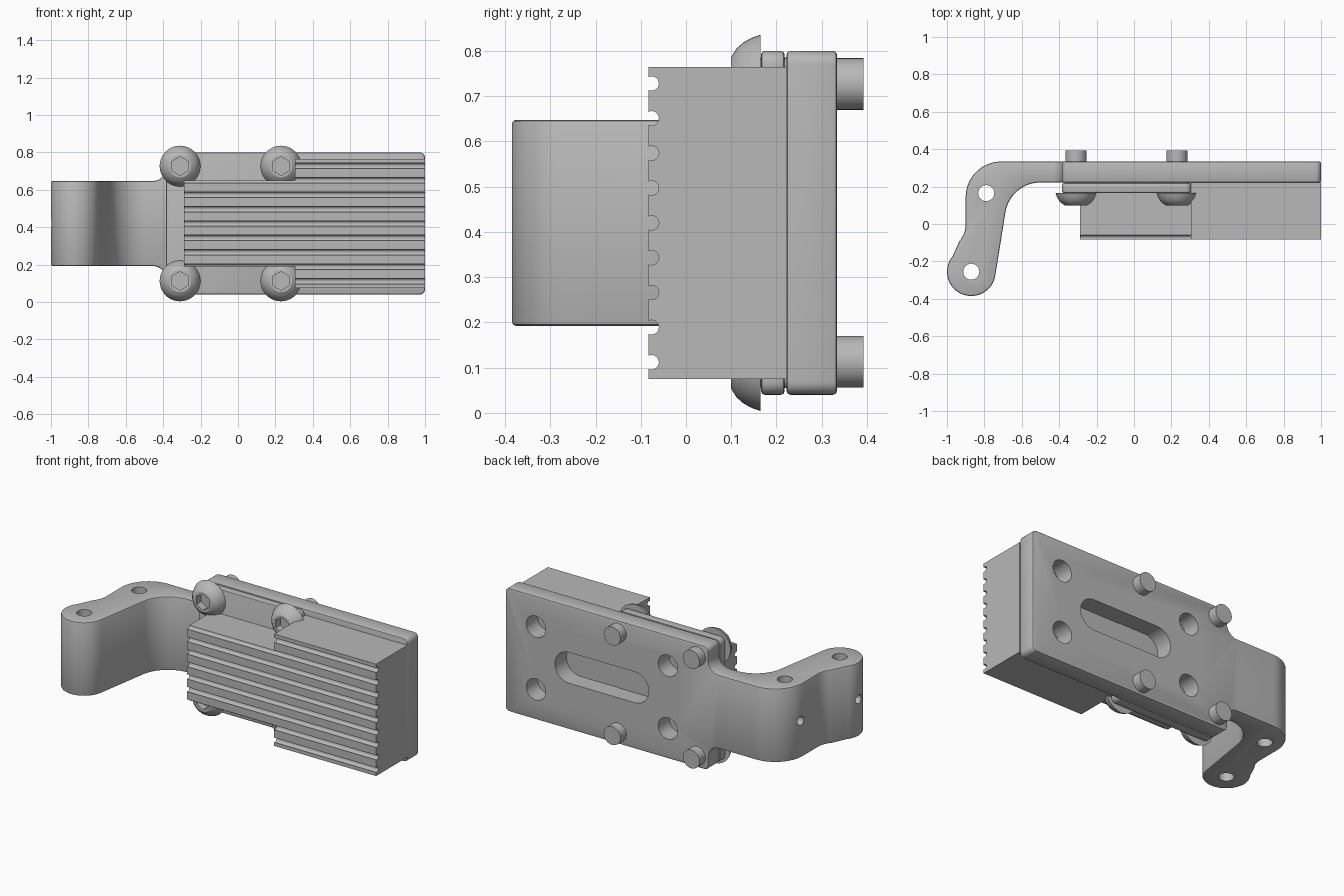
import bpy, bmesh
from math import sin, cos, radians, pi
from mathutils import Vector

if "Cube" in bpy.data.objects:
    bpy.data.objects.remove(bpy.data.objects["Cube"], do_unlink=True)

metal = bpy.data.materials.new("grey_metal")
metal.use_nodes = True
GREY = (0.48, 0.48, 0.48, 1)
metal.diffuse_color = GREY
metal.node_tree.nodes["Principled BSDF"].inputs["Base Color"].default_value = GREY

MID = 0.42            # mid height of the whole part
BACK, SEAT = 0.334, 0.222   # rear and front faces of the plate


def arc(cx, cy, r, a0, a1, n=10):
    angles = [radians(a0 + (a1 - a0) * i / n) for i in range(n + 1)]
    return [(cx + r * cos(a), cy + r * sin(a)) for a in angles]


def prism(name, pts, axis, lo, hi):
    """Extrude a 2D outline along the named axis from lo to hi."""
    place = {"x": lambda p, t: (t, p[0], p[1]),
             "y": lambda p, t: (p[0], t, p[1]),
             "z": lambda p, t: (p[0], p[1], t)}[axis]
    bm = bmesh.new()
    a = [bm.verts.new(place(p, lo)) for p in pts]
    b = [bm.verts.new(place(p, hi)) for p in pts]
    bm.faces.new(a)
    bm.faces.new(b[::-1])
    for i in range(len(pts)):
        j = (i + 1) % len(pts)
        bm.faces.new((a[j], a[i], b[i], b[j]))
    return finish(name, bm)


def finish(name, bm):
    bmesh.ops.recalc_face_normals(bm, faces=bm.faces)
    mesh = bpy.data.meshes.new(name)
    bm.to_mesh(mesh)
    bm.free()
    mesh.materials.append(metal)
    ob = bpy.data.objects.new(name, mesh)
    bpy.context.collection.objects.link(ob)
    return ob


def select(ob):
    bpy.ops.object.select_all(action="DESELECT")
    ob.select_set(True)
    bpy.context.view_layer.objects.active = ob


def boolean(ob, tool, operation="DIFFERENCE"):
    mod = ob.modifiers.new("cut", "BOOLEAN")
    mod.operation, mod.solver, mod.object = operation, "EXACT", tool
    select(ob)
    bpy.ops.object.modifier_apply(modifier=mod.name)
    bpy.data.objects.remove(tool, do_unlink=True)


def bevel(ob, width):
    mod = ob.modifiers.new("edge", "BEVEL")
    mod.width, mod.segments, mod.limit_method = width, 2, "ANGLE"
    mod.angle_limit = radians(50)
    select(ob)
    bpy.ops.object.modifier_apply(modifier=mod.name)


def smooth(ob):
    select(ob)
    bpy.ops.object.shade_smooth_by_angle(angle=radians(32))


def rounded_rect(x0, x1, z0, z1, r, n=6):
    return (arc(x1 - r, z1 - r, r, 0, 90, n) + arc(x0 + r, z1 - r, r, 90, 180, n)
            + arc(x0 + r, z0 + r, r, 180, 270, n) + arc(x1 - r, z0 + r, r, 270, 360, n))


# Bracket: bent arm section seen from above, trimmed by its side outline
LOBE, ELBOW = (-0.87, -0.255), (-0.79, 0.165)
bend = ([(1.1, SEAT), (1.1, BACK)]
        + arc(-0.71, 0.144, 0.19, 90, 180, 16)
        + arc(-1.04, 0.0, 0.14, 0, -40, 8)
        + arc(*LOBE, 0.13, 140, 350, 28)
        + arc(-0.5, 0.032, 0.19, 170, 90, 14))
bracket = prism("bracket", bend, "z", -0.1, 1.0)

lower = ([(-1.1, MID - 0.2275)] + arc(-0.455, MID - 0.2975, 0.07, 90, 0)
         + arc(-0.355, 0.07, 0.03, 180, 270, 6) + arc(0.97, 0.07, 0.03, 270, 360, 6))
outline = lower + [(x, 2 * MID - z) for x, z in reversed(lower)]
boolean(bracket, prism("trim", outline, "y", -0.6, 0.6), "INTERSECT")
bevel(bracket, 0.009)

# Bolt holes and long slot in the plate
for x in (-0.11, 0.79):
    for z in (MID - 0.193, MID + 0.193):
        boolean(bracket, prism("hole", arc(x, z, 0.066, 0, 348.75, 31), "y", 0.1, 0.5))
slot = arc(0.565, MID, 0.095, -90, 90, 16) + arc(0.115, MID, 0.095, 90, 270, 16)
boolean(bracket, prism("slot", slot, "y", 0.1, 0.5))

# Pivot holes down through the arm, each with a small side hole
for x, y in (LOBE, ELBOW):
    boolean(bracket, prism("pivot", arc(x, y, 0.043, 0, 345, 23), "z", -0.1, 1.0))
    boolean(bracket, prism("side", arc(y, MID, 0.027, 0, 337.5, 15), "x", -1.2, x))
smooth(bracket)

# Clamp plate in front of the bracket
clamp = prism("clamp_plate", rounded_rect(-0.385, 0.305, 0.04, 0.80, 0.03), "y", 0.166, 0.218)
bevel(clamp, 0.008)
smooth(clamp)
prism("clamp_spacer", rounded_rect(-0.37, 0.295, 0.055, 0.785, 0.02), "y", 0.20, 0.226)


# Grooved jaw block: a full-height end and a narrower tongue between the screws
def jaw(name, x0, x1, z0, z1):
    pts = [(SEAT + 0.001, z0)]
    if z0 < 0.1:
        pts.append((-0.083, z0))
    for i in range(9):
        z = MID + (i - 4) * 0.077
        groove = arc(-0.076, z, 0.016, -116, 116, 14)
        pts += [p for p in groove if z0 - 1e-5 <= p[1] <= z1 + 1e-5]
    if z1 > 0.7:
        pts.append((-0.083, z1))
    pts.append((SEAT + 0.001, z1))
    smooth(prism(name, pts, "x", x0, x1))


jaw("jaw_block", 0.305, 1.0, 0.075, 0.765)
jaw("jaw_tongue", -0.29, 0.305, MID - 3 * 0.077, MID + 3 * 0.077)


# Dome-head screws with hexagon sockets
def screw(name, x, z):
    profile = [(0, 0.10), (0.06, 0.10), (0.079, 0.112), (0.092, 0.127), (0.102, 0.145),
               (0.109, 0.165), (0.057, 0.165), (0.057, 0.392), (0, 0.392)]
    bm = bmesh.new()
    vs = [bm.verts.new((x + r, y, z)) for r, y in profile]
    es = [bm.edges.new(pair) for pair in zip(vs, vs[1:])]
    bmesh.ops.spin(bm, geom=vs + es, cent=(x, 0, z), axis=Vector((0, 1, 0)),
                   angle=2 * pi, steps=40)
    bmesh.ops.remove_doubles(bm, verts=bm.verts, dist=1e-4)
    ob = finish(name, bm)
    boolean(ob, prism("socket", arc(x, z, 0.05, 30, 330, 5), "y", 0.0, 0.145))
    smooth(ob)


for side, x in (("right", -0.31), ("left", 0.23)):
    for level, z in (("lower", 0.113), ("upper", 0.727)):
        screw(f"{level}_{side}_screw", x, z)
